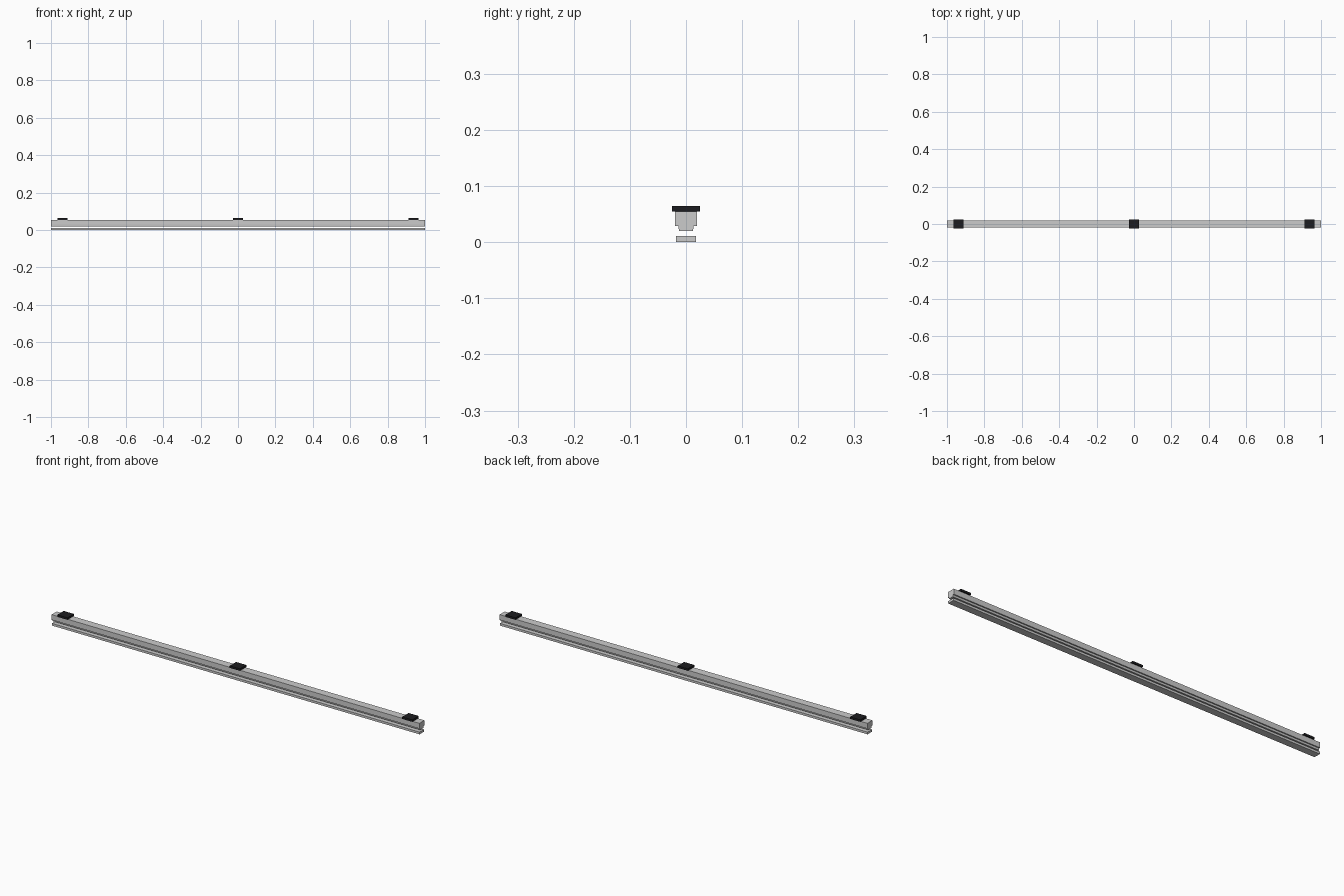
import bpy

if "Cube" in bpy.data.objects:
    bpy.data.objects.remove(bpy.data.objects["Cube"])

black = bpy.data.materials.new("black")
black.diffuse_color = (0.012, 0.012, 0.014, 1)
black.use_nodes = True
black.node_tree.nodes["Principled BSDF"].inputs["Base Color"].default_value = black.diffuse_color


def extrude(name, half, x0, x1, mat=None):
    """Sweep a mirrored (y, z) half profile along x."""
    prof = half + [(-y, z) for y, z in reversed(half)]
    n = len(prof)
    verts = [(x, y, z) for x in (x0, x1) for y, z in prof]
    faces = [(i, (i + 1) % n, n + (i + 1) % n, n + i) for i in range(n)]
    faces += [tuple(reversed(range(n))), tuple(range(n, 2 * n))]
    me = bpy.data.meshes.new(name)
    me.from_pydata(verts, [], faces)
    me.validate()
    ob = bpy.data.objects.new(name, me)
    bpy.context.collection.objects.link(ob)
    if mat:
        me.materials.append(mat)
    return ob


# main housing with narrower neck underneath
extrude("housing", [(0.0125, 0.020), (0.0135, 0.029), (0.0195, 0.029),
                    (0.0195, 0.055)], -1, 1)

# separate diffuser strip hanging below
extrude("diffuser", [(0.0175, 0.0), (0.0175, 0.011)], -1, 1)

# mounting clips on top
for i, x in enumerate((-0.938, 0, 0.938)):
    extrude(f"clip_{i}", [(0.025, 0.055), (0.025, 0.065)], x - 0.0275, x + 0.0275, black)
